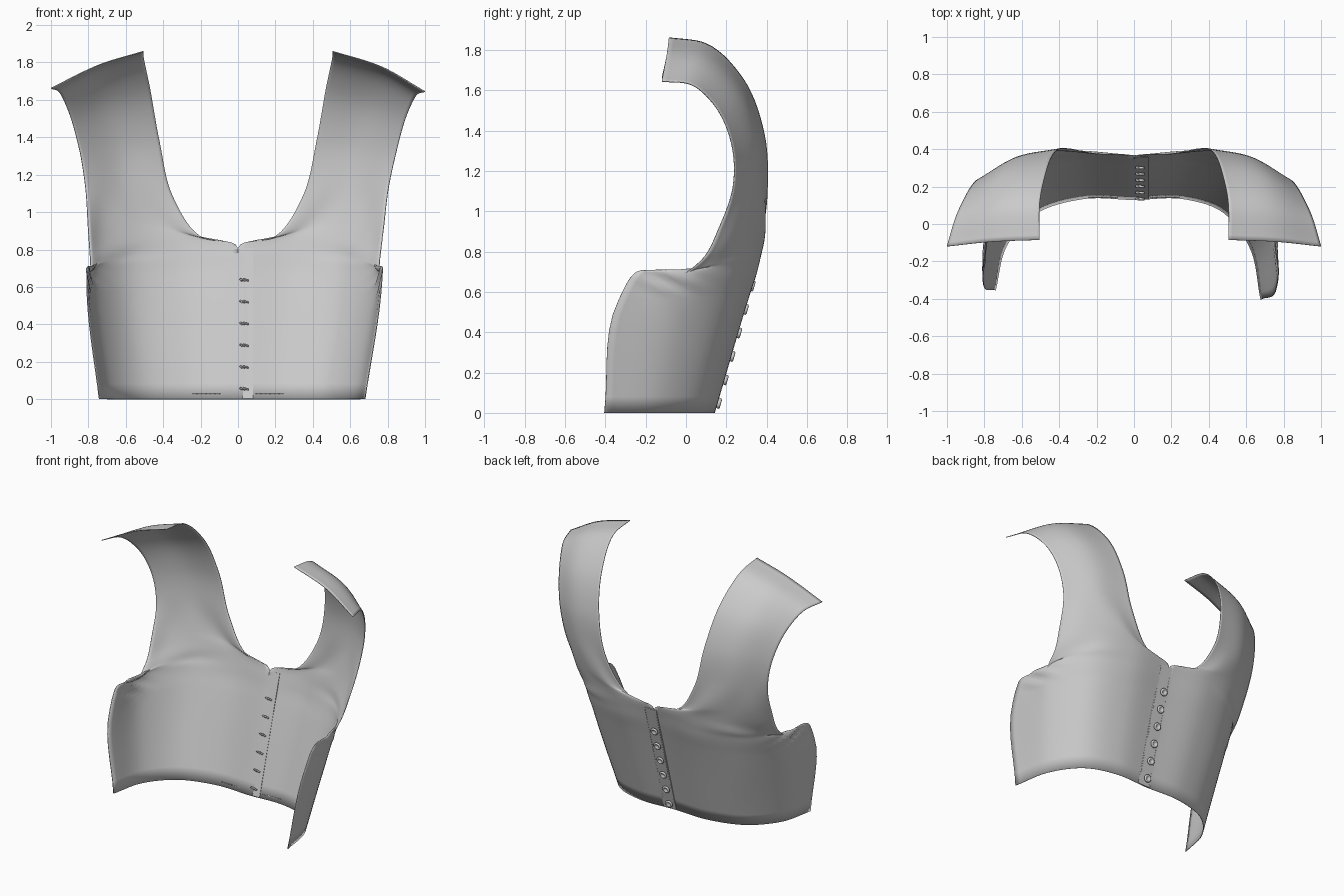
import bpy, bmesh, math
from mathutils import Vector, Matrix

if "Cube" in bpy.data.objects:
    bpy.data.objects.remove(bpy.data.objects["Cube"])

# key rows from centre/neckline to side/armhole, right half
BODY = [
    [(0, .13, 0), (.27, .135, 0), (.5, .06, 0), (.65, -.12, 0), (.71, -.38, 0)],
    [(0, .30, .6), (.32, .31, .59), (.58, .22, .58), (.735, .02, .57), (.785, -.32, .56)],
    [(0, .33, .7), (.33, .345, .7), (.6, .25, .7), (.75, .06, .69), (.79, -.235, .70)],
    [(0, .348, .765), (.33, .365, .78), (.58, .29, .77), (.72, .14, .74), (.77, -.02, .685)],
    [(0, .36, .805), (.33, .378, .84), (.57, .31, .84), (.72, .19, .81), (.775, .08, .76)],
    [(.2, .375, .87), (.4, .39, .93), (.58, .335, .95), (.72, .25, .94), (.79, .165, .92)],
]
STRAP = [
    [(.35, .402, 1.09), (.6, .36, 1.13), (.81, .235, 1.13)],
    [(.42, .388, 1.38), (.64, .345, 1.37), (.85, .225, 1.34)],
    [(.47, .28, 1.66), (.71, .245, 1.60), (.905, .14, 1.53)],
    [(.505, .10, 1.83), (.75, .08, 1.75), (.955, .03, 1.63)],
    [(.505, -.085, 1.86), (.76, -.095, 1.78), (1.0, -.12, 1.65)],
]
COLS, STEPS = 28, 7
SLOPE = .286
TILT = math.atan(SLOPE)


def spline(pts, steps):
    """Smooth curve through points, with a fixed step count per span."""
    pts = [Vector(p) for p in pts]
    d = [max((b - a).length, 1e-5) for a, b in zip(pts, pts[1:])]
    sl = [(b - a) / h for a, b, h in zip(pts, pts[1:], d)]
    tan = [sl[0]]
    for i in range(1, len(sl)):
        tan.append((sl[i-1] * d[i] + sl[i] * d[i-1]) / (d[i] + d[i-1]))
    tan.append(sl[-1])
    out = []
    for i, h in enumerate(d):
        for k in range(steps):
            t = k / steps
            out.append(pts[i] * (2*t**3 - 3*t*t + 1) + tan[i] * h * (t**3 - 2*t*t + t)
                       + pts[i+1] * (3*t*t - 2*t**3) + tan[i+1] * h * (t**3 - t*t))
    return out + [pts[-1]]


def resample(pts, n):
    fine = spline(pts, 24)
    cum = [0]
    for a, b in zip(fine, fine[1:]):
        cum.append(cum[-1] + (b - a).length)
    out, j = [], 0
    for k in range(n + 1):
        s = cum[-1] * k / n
        while j < len(fine) - 2 and cum[j+1] < s:
            j += 1
        out.append(fine[j].lerp(fine[j+1], (s - cum[j]) / (cum[j+1] - cum[j])))
    return out


def finish(bm, name, smooth=True):
    me = bpy.data.meshes.new(name)
    bm.to_mesh(me)
    bm.free()
    ob = bpy.data.objects.new(name, me)
    bpy.context.collection.objects.link(ob)
    for p in me.polygons:
        p.use_smooth = smooth
    return ob


def place(p, side):
    """Mirror a point, add underarm puckers and the slight left/right difference."""
    x, y, z = p
    pucker = math.exp(-((y + .08) / .12)**2 - ((z - .66) / .07)**2) * max(0, min(1, (x - .6) / .12))
    x += .012 * pucker * math.sin(34 * y + 60 * z)
    low = max(0, 1 - z / 1.3)
    x += -side * .035 * (x / .75)**2 * low
    y += -side * .035 * min(1, max(0, .1 - y) / .4) * low * 1.2 ** 2 * .5
    return Vector((side * x, y, z + (.012 if side < 0 else -.006) * max(0, x - .8) * 5))


# garment panel with both straps
keys = [resample(r, COLS) for r in BODY + STRAP]
columns = [spline([r[c] for r in keys], STEPS) for c in range(COLS + 1)]
bm = bmesh.new()
for side in (1, -1):
    g = [[bm.verts.new(place(p, side)) for p in col] for col in columns]
    for a, b in zip(g, g[1:]):
        for k in range(len(a) - 1):
            f = (a[k], a[k+1], b[k+1], b[k])
            bm.faces.new(f if side > 0 else f[::-1])
bmesh.ops.remove_doubles(bm, verts=bm.verts, dist=.0008)
bmesh.ops.recalc_face_normals(bm, faces=bm.faces)
panel = finish(bm, "bodice_panel")
mod = panel.modifiers.new("cloth", 'SOLIDIFY')
mod.thickness, mod.offset = .005, 0


def on_front(x, z, out=0):
    """Matrix on the sloping centre front; local z points outward."""
    return Matrix.Translation((x, .13 + SLOPE * z + out, z)) @ Matrix.Rotation(-math.pi/2 - TILT, 4, 'X')


# button placket
bm = bmesh.new()
bmesh.ops.create_cube(bm, size=1, matrix=on_front(.03, .405, .003) @ Matrix.Diagonal((.10, .835, .009, 1)))
finish(bm, "button_placket", False)

# stitching beside the placket and along the hem
bm = bmesh.new()
for i in range(40):
    for x in (.072, -.012):
        bmesh.ops.create_cube(bm, size=1, matrix=on_front(x, .02 + i * .0195, .007) @ Matrix.Diagonal((.003, .01, .004, 1)))
for i in range(26):
    for s in (-1, 1):
        bmesh.ops.create_cube(bm, size=1, matrix=on_front(s * (.09 + i * .006), .03, .004) @ Matrix.Diagonal((.004, .003, .004, 1)))
finish(bm, "stitching", False)

# buttons: lathed dished discs with a thread shank to the inside
PROFILE = [(0, .020), (.010, .020), (.014, .026), (.020, .029), (.026, .025),
           (.027, .018), (.022, .013), (.006, .012), (.006, -.012), (0, -.012)]
for n in range(6):
    bm = bmesh.new()
    vs = [bm.verts.new((r, 0, h)) for r, h in PROFILE]
    es = [bm.edges.new(e) for e in zip(vs, vs[1:])]
    bmesh.ops.spin(bm, geom=vs + es, cent=(0, 0, 0), axis=(0, 0, 1), angle=2 * math.pi, steps=20)
    bmesh.ops.remove_doubles(bm, verts=bm.verts, dist=1e-5)
    # loose thread ends inside
    for dx in (.004, .022):
        bmesh.ops.create_cube(bm, size=1, matrix=Matrix.Translation((dx, 0, -.012)) @ Matrix.Rotation(.3, 4, 'Z') @ Matrix.Diagonal((.03, .007, .012, 1)))
    bmesh.ops.recalc_face_normals(bm, faces=bm.faces)
    bm.transform(on_front(.02, .052 + n * .1165))
    finish(bm, f"button_{n + 1}")
